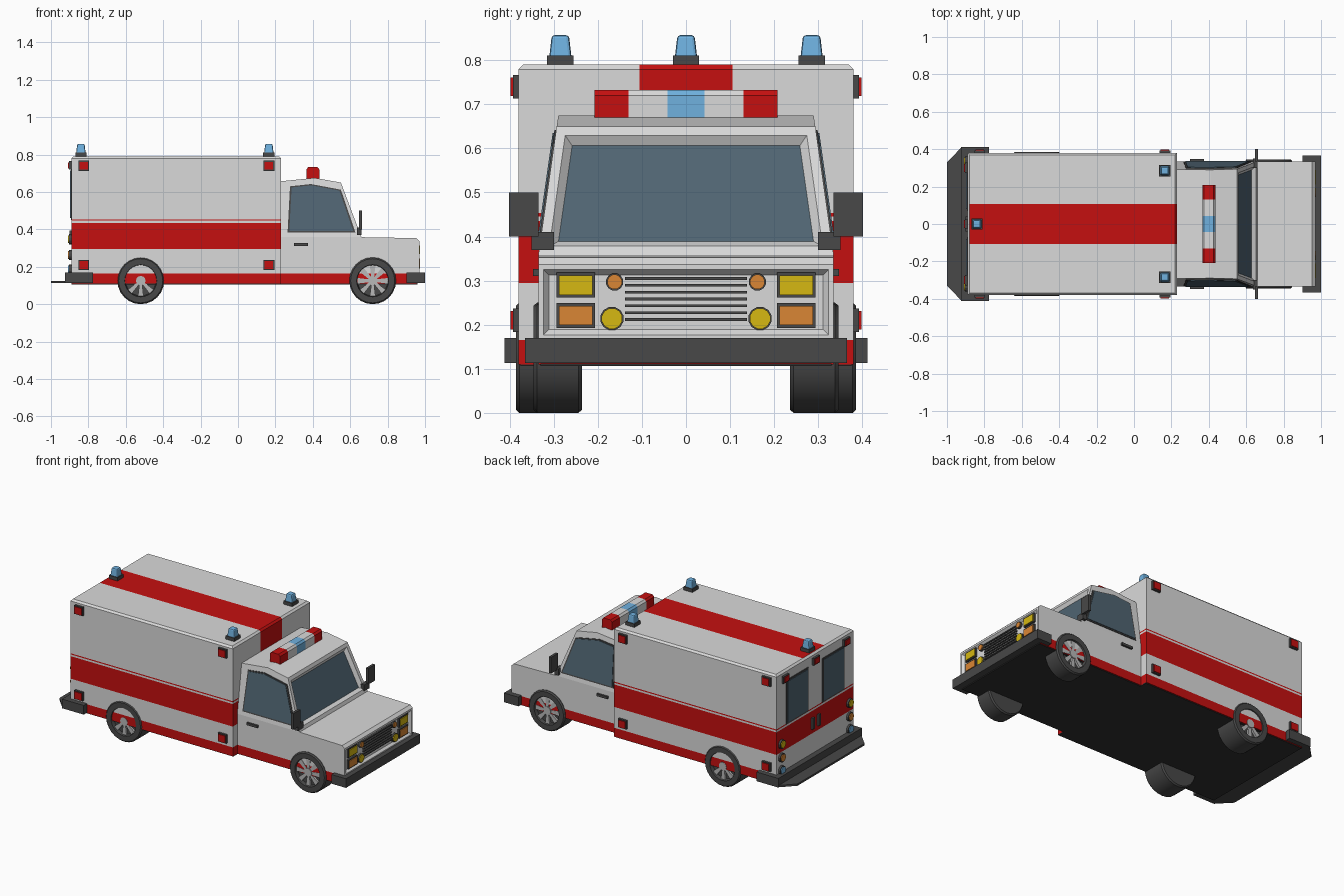
import bpy, bmesh, math
from mathutils import Vector, Matrix

if "Cube" in bpy.data.objects:
    bpy.data.objects.remove(bpy.data.objects["Cube"])


def mat(name, r, g, b):
    m = bpy.data.materials.new(name)
    m.diffuse_color = (r, g, b, 1)
    m.use_nodes = True
    m.node_tree.nodes["Principled BSDF"].inputs["Base Color"].default_value = m.diffuse_color
    return m


BODY = mat("body_light_grey", .70, .70, .70)
RED = mat("red", .56, .005, .005)
DARK = mat("dark_grey", .065, .065, .065)
BLACK = mat("underside_black", .03, .03, .03)
GLASS = mat("window_glass", .08, .13, .17)
BLUE = mat("beacon_blue", .16, .44, .74)
YELLOW = mat("lamp_yellow", .67, .48, .006)
ORANGE = mat("lamp_orange", .70, .24, .035)
SILVER = mat("rim_silver", .48, .48, .48)


def finish(bm, name, *mats):
    bmesh.ops.recalc_face_normals(bm, faces=bm.faces)
    me = bpy.data.meshes.new(name)
    bm.to_mesh(me)
    bm.free()
    for m in mats:
        me.materials.append(m)
    ob = bpy.data.objects.new(name, me)
    bpy.context.collection.objects.link(ob)
    return ob


def prism_bm(pts, vec):
    bm = bmesh.new()
    f = bm.faces.new([bm.verts.new(p) for p in pts])
    r = bmesh.ops.extrude_face_region(bm, geom=[f], use_keep_orig=True)
    bmesh.ops.translate(bm, vec=vec, verts=[v for v in r["geom"] if isinstance(v, bmesh.types.BMVert)])
    bmesh.ops.recalc_face_normals(bm, faces=bm.faces)
    return bm


def prism(name, pts, vec, m):
    return finish(prism_bm(pts, vec), name, m)


def box(name, x0, x1, y0, y1, z0, z1, m):
    return prism(name, [(x0, y0, z0), (x1, y0, z0), (x1, y1, z0), (x0, y1, z0)], (0, 0, z1 - z0), m)


def lamp(name, c, n, w, h, m, sides=4, depth=.014, rim=.006):
    """Dark-rimmed lamp with a coloured lens, at c, facing n."""
    n, up = Vector(n), Vector((0, 0, 1))
    side = n.cross(up)

    def outline(a, b):
        o = math.pi / sides
        k = 1 / math.cos(o) if sides == 4 else 1
        return [Vector(c) + side * (a * k * math.cos(o + i * 2 * o)) + up * (b * k * math.sin(o + i * 2 * o))
                for i in range(sides)]
    prism(name + "_rim", outline(w, h), n * depth, DARK)
    prism(name + "_lens", outline(w - rim, h - rim), n * (depth + .005), m)


# Rear box with chamfered roof edge, cut along the stripe lines
bm = prism_bm([(-.89, -.38, .11), (.23, -.38, .11), (.23, .38, .11), (-.89, .38, .11)], (0, 0, .68))
top = [e for e in bm.edges if all(v.co.z > .78 for v in e.verts)]
bmesh.ops.bevel(bm, geom=top, offset=.011, segments=1, affect='EDGES')
cuts = [((0, 0, z), (0, 0, 1)) for z in (.165, .295, .435, .446, .453)]
cuts += [((0, y, 0), (0, 1, 0)) for y in (-.106, .106)]
for co, no in cuts:
    bmesh.ops.bisect_plane(bm, geom=bm.verts[:] + bm.edges[:] + bm.faces[:], plane_co=co, plane_no=no)
bmesh.ops.recalc_face_normals(bm, faces=bm.faces)
for f in bm.faces:
    c, n = f.calc_center_median(), f.normal
    band = c.z < .165 or .295 < c.z < .435 or .446 < c.z < .453
    roof = abs(c.y) < .106 and c.z > .453 and n.x > -.3
    f.material_index = 1 if band or roof else 0
finish(bm, "rear_box", BODY, RED)

# Underside, cab skirt
box("box_underside", -.89, .23, -.375, .375, .106, .112, BLACK)
box("cab_underside", .22, .96, -.33, .33, .106, .112, BLACK)
box("cab_skirt", .22, .955, -.335, .335, .11, .165, RED)

# Cab lower body with recessed nose panel
low = [(.22, .165), (.97, .165), (.97, .337), (.953, .353), (.66, .358), (.22, .358)]
bm = prism_bm([(x, -.335, z) for x, z in low], (0, .67, 0))
nose = [f for f in bm.faces if f.normal.x > .95]
bmesh.ops.inset_individual(bm, faces=nose, thickness=.012, depth=0, use_even_offset=True)
bmesh.ops.inset_individual(bm, faces=nose, thickness=.012, depth=-.014, use_even_offset=True)
finish(bm, "cab_body", BODY)


# Cab upper part, narrowing to the roof, with recessed windscreen
def side_y(z):
    return .335 - (z - .358) * .143


high = [(.22, .358), (.66, .358), (.55, .65), (.41, .675), (.22, .656)]
bm = prism_bm([(x, -1, z) for x, z in high], (0, 2, 0))
for v in bm.verts:
    v.co.y *= side_y(v.co.z)
bmesh.ops.recalc_face_normals(bm, faces=bm.faces)
bm.normal_update()
screen = [f for f in bm.faces if f.normal.x > .7]
bmesh.ops.inset_individual(bm, faces=screen, thickness=.022, depth=0, use_even_offset=True)
bmesh.ops.inset_individual(bm, faces=screen, thickness=.018, depth=-.018, use_even_offset=True)
for f in screen:
    f.material_index = 1
finish(bm, "cab_top", BODY, GLASS)

# Cab sides: windows, handles, mirrors
win = [(.265, .383), (.628, .383), (.55, .612), (.39, .642), (.278, .63)]
cx, cz = sum(p[0] for p in win) / 5, sum(p[1] for p in win) / 5
for s, tag in ((-1, "right"), (1, "left")):
    prism(tag + "_window_frame", [(x, s * (side_y(z) - .001), z) for x, z in win], (0, s * .005, 0), DARK)
    inner = [(cx + (x - cx) * .94, cz + (z - cz) * .94) for x, z in win]
    prism(tag + "_window", [(x, s * (side_y(z) - .001), z) for x, z in inner], (0, s * .008, 0), GLASS)
    box(tag + "_door_handle", .30, .375, s * .33, s * .347, .311, .326, DARK)
    box(tag + "_mirror", .648, .664, s * .335, s * .402, .40, .50, DARK)
    box(tag + "_mirror_arm", .635, .66, s * .30, s * .35, .37, .41, DARK)

# Nose: grille and lamps
for i in range(7):
    z = .212 + i * .0155
    box("grille_slat", .95, .964, -.138, .138, z - .003, z + .003, DARK)
for s in (-1, 1):
    X = (1, 0, 0)
    lamp("headlamp", (.953, s * .25, .29), X, .044, .028, YELLOW)
    lamp("indicator", (.953, s * .25, .221), X, .044, .028, ORANGE)
    lamp("small_lamp", (.953, s * .162, .297), X, .02, .02, ORANGE, 12, rim=.003)
    lamp("fog_lamp", (.953, s * .168, .214), X, .027, .027, YELLOW, 12, rim=.003)

# Bumpers and rear step
box("front_bumper", .90, 1.0, -.365, .365, .113, .17, DARK)
prism("rear_step", [(-1, -.33, .113), (-.92, -.412, .113), (-.88, -.412, .113),
                    (-.88, .412, .113), (-.92, .412, .113), (-1, .33, .113)], (0, 0, .012), DARK)
box("rear_bumper", -.925, -.885, -.412, .412, .113, .17, DARK)
for s in (-1, 1):
    box("rear_bumper_corner", -.9, -.775, s * .36, s * .412, .113, .17, DARK)

# Side marker lamps
for s in (-1, 1):
    for x in (-.825, .165):
        for z in (.74, .21):
            lamp("side_marker", (x, s * .379, z), (0, s, 0), .029, .027, RED)

# Rear face: windows, handles, lamps
for s in (-1, 1):
    box("rear_window_frame", -.894, -.885, s * .07, s * .285, .45, .725, DARK)
    box("rear_window", -.897, -.885, s * .08, s * .275, .46, .715, GLASS)
    box("rear_handle", -.902, -.885, s * .02, s * .04, .325, .395, DARK)
    for z, m in ((.347, YELLOW), (.263, ORANGE), (.185, BLUE)):
        lamp("tail_lamp", (-.889, s * .335, z), (-1, 0, 0), .028, .028, m, 12)
for y in (-.3, 0, .3):
    lamp("rear_marker", (-.889, y, .742), (-1, 0, 0), .028, .022, RED)

# Roof beacons
for x, y in ((-.84, 0), (.165, -.285), (.165, .285)):
    box("beacon_base", x - .03, x + .03, y - .03, y + .03, .785, .811, DARK)
    bm = bmesh.new()
    bmesh.ops.create_cube(bm, size=1, matrix=Matrix.Translation((x, y, .833)) @ Matrix.Diagonal((.05, .05, .048, 1)))
    for v in bm.verts:
        if v.co.z > .84:
            v.co.x, v.co.y = x + (v.co.x - x) * .78, y + (v.co.y - y) * .78
    bmesh.ops.bevel(bm, geom=[e for e in bm.edges if max(v.co.z for v in e.verts) > .84],
                    offset=.007, segments=2, profile=.5, affect='EDGES')
    finish(bm, "beacon", BLUE)

# Light bar on the cab roof
bar = [(.365, .66), (.435, .66), (.435, .72), (.425, .732), (.375, .732), (.365, .72)]
for y0, y1, m in ((-.208, -.13, RED), (-.13, -.042, BODY), (-.042, .042, BLUE), (.042, .13, BODY), (.13, .208, RED)):
    prism("light_bar_section", [(x, y0, z) for x, z in bar], (0, y1 - y0, 0), m)

# Wheels: lathed tyre, spokes and hub
for x, outer, inner in ((-.52, .386, .236), (.72, .346, .236)):
    for s in (-1, 1):
        prof = [(0, inner), (.118, inner), (.125, inner + .008), (.125, outer - .008), (.118, outer),
                (.086, outer), (.081, outer - .022), (0, outer - .022)]
        bm = bmesh.new()
        vs = [bm.verts.new((x + r, s * y, .125)) for r, y in prof]
        es = [bm.edges.new(p) for p in zip(vs, vs[1:])]
        bmesh.ops.spin(bm, geom=vs + es, cent=(x, 0, .125), axis=(0, 1, 0), angle=math.tau, steps=24)
        bmesh.ops.remove_doubles(bm, verts=bm.verts, dist=1e-4)
        tyre = finish(bm, "tyre", DARK)
        bpy.context.view_layer.objects.active = tyre
        tyre.select_set(True)
        bpy.ops.object.shade_smooth_by_angle(angle=math.radians(30))
        tyre.select_set(False)
        bm = bmesh.new()
        for i in range(8):
            rot = Matrix.Translation((x, s * (outer - .016), .125)) @ Matrix.Rotation(i * math.tau / 8, 4, 'Y')
            r = bmesh.ops.create_cube(bm, size=1)["verts"]
            for v in r:
                far = v.co.x > 0
                v.co = rot @ Vector((.082 if far else .012, v.co.y * .014, v.co.z * (.03 if far else .014)))
        bmesh.ops.create_cone(bm, cap_ends=True, segments=12, radius1=.026, radius2=.026, depth=.02,
                              matrix=Matrix.Translation((x, s * (outer - .014), .125)) @ Matrix.Rotation(math.pi / 2, 4, 'X'))
        finish(bm, "wheel_spokes", SILVER)
